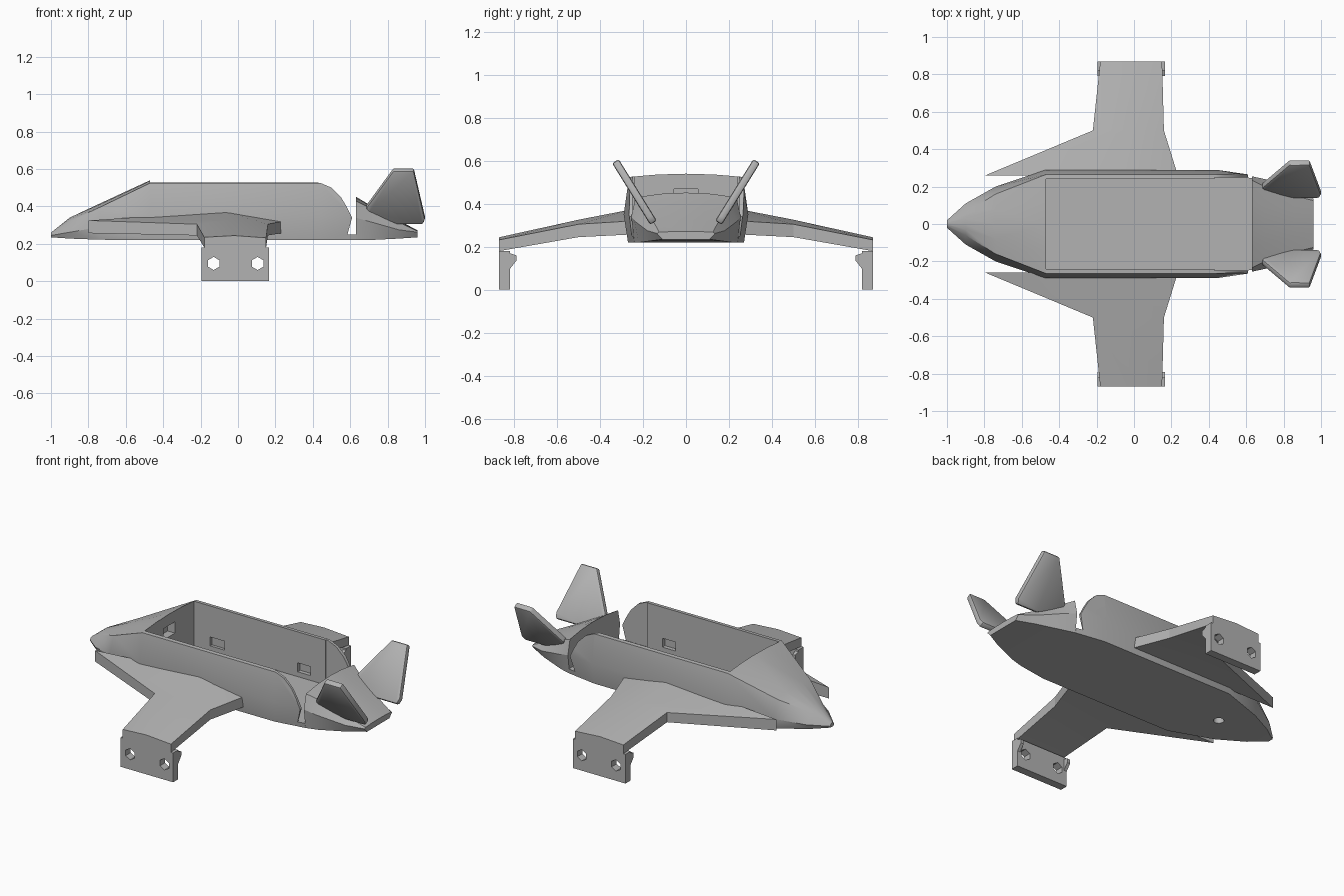
import bpy
import bmesh
import math

if "Cube" in bpy.data.objects:
    bpy.data.objects.remove(bpy.data.objects["Cube"], do_unlink=True)

# One plain grey for the whole craft
grey = bpy.data.materials.new("plain_grey")
grey.use_nodes = True
GREY = (0.45, 0.45, 0.45, 1)
grey.diffuse_color = GREY
for node in grey.node_tree.nodes:
    if node.type == "BSDF_PRINCIPLED":
        node.inputs["Base Color"].default_value = GREY
        node.inputs["Roughness"].default_value = 0.6


def loft(name, rings):
    """Skin a list of equal-length rings and cap both ends."""
    bm = bmesh.new()
    loops = [[bm.verts.new(p) for p in ring] for ring in rings]
    n = len(loops[0])
    for a, b in zip(loops, loops[1:]):
        for i in range(n):
            j = (i + 1) % n
            bm.faces.new((a[i], a[j], b[j], b[i]))
    bm.faces.new(loops[0])
    bm.faces.new(loops[-1])
    bmesh.ops.recalc_face_normals(bm, faces=bm.faces)
    mesh = bpy.data.meshes.new(name)
    bm.to_mesh(mesh)
    bm.free()
    mesh.materials.append(grey)
    obj = bpy.data.objects.new(name, mesh)
    bpy.context.collection.objects.link(obj)
    return obj


def prism(name, outline, y0, y1):
    """Extrude an x-z outline along y."""
    return loft(name, [[(x, y, z) for x, z in outline] for y in (y0, y1)])


def box(name, x0, x1, y0, y1, z0, z1):
    return prism(name, [(x0, z0), (x1, z0), (x1, z1), (x0, z1)], y0, y1)


def circle(cx, cy, r, n, turn=0):
    return [(cx + r * math.cos(turn + math.tau * i / n),
             cy + r * math.sin(turn + math.tau * i / n)) for i in range(n)]


def select(obj):
    bpy.ops.object.select_all(action="DESELECT")
    obj.select_set(True)
    bpy.context.view_layer.objects.active = obj


def cut(obj, cutter):
    """Subtract a cutter from a part, then discard the cutter."""
    cutter.hide_render = True
    select(obj)
    mod = obj.modifiers.new("cut", "BOOLEAN")
    mod.operation = "DIFFERENCE"
    mod.solver = "EXACT"
    mod.object = cutter
    bpy.ops.object.modifier_apply(modifier=mod.name)
    bpy.data.objects.remove(cutter, do_unlink=True)


def smooth(obj, degrees=25):
    select(obj)
    bpy.ops.object.shade_smooth_by_angle(angle=math.radians(degrees))


def section(x, zb, wb, wm, zm, wt, zt, zc):
    """Hull cross-section: flat keel, bulged side, arched top."""
    half = [(wb, zb), (wm, zm), (wt, zt), (wt / 2, zt + 0.75 * (zc - zt))]
    ring = half + [(0, zc)] + [(-y, z) for y, z in reversed(half)]
    return [(x, y, z) for y, z in ring]


# Hull: solid loft, hollowed into an open tub
hull = loft("hull", [
    section(-1.0, 0.235, 0.015, 0.02, 0.245, 0.012, 0.255, 0.26),
    section(-0.9, 0.228, 0.09, 0.11, 0.262, 0.06, 0.32, 0.34),
    section(-0.74, 0.222, 0.175, 0.2, 0.29, 0.16, 0.395, 0.415),
    section(-0.47, 0.22, 0.27, 0.29, 0.35, 0.265, 0.525, 0.54),
    section(0.44, 0.22, 0.27, 0.29, 0.35, 0.265, 0.525, 0.54),
    section(0.63, 0.22, 0.24, 0.262, 0.35, 0.255, 0.525, 0.54),
])
cut(hull, box("tub_cutter", -0.47, 0.7, -0.24, 0.24, 0.25, 0.7))
cut(hull, box("slot_cutter", 0.43, 0.7, -0.248, 0.248, 0.25, 0.7))
# Curved rear ends of the side walls
cut(hull, prism("wall_end_cutter", [
    (0.44, 0.7), (0.44, 0.526), (0.5, 0.5), (0.55, 0.45), (0.58, 0.4),
    (0.61, 0.34), (0.585, 0.25), (0.7, 0.25), (0.7, 0.7)], -0.5, 0.5))
# Small recesses in the tub walls and front bulkhead
for x0, x1 in ((-0.36, -0.26), (0.24, 0.33)):
    cut(hull, box("recess_cutter", x0, x1, -0.265, 0.265, 0.28, 0.335))
cut(hull, box("bulkhead_cutter", -0.52, -0.4, -0.055, 0.055, 0.4, 0.47))
# Round socket under the nose
cut(hull, loft("socket_cutter", [
    [(x, y, z) for x, y in circle(-0.62, 0, 0.03, 16)] for z in (0.1, 0.27)]))
smooth(hull)

# Tail block sloping down to the rear
tail = loft("tail", [
    section(0.63, 0.22, 0.24, 0.255, 0.34, 0.235, 0.43, 0.452),
    section(0.7, 0.22, 0.22, 0.24, 0.32, 0.2, 0.395, 0.41),
    section(0.86, 0.228, 0.16, 0.18, 0.275, 0.15, 0.315, 0.325),
    section(0.96, 0.235, 0.11, 0.135, 0.262, 0.125, 0.268, 0.272),
])
smooth(tail)


def wing_ring(y, lead, z_lead, crown, z_crown, trail, z_trail, z_low):
    return [(lead, y, z_low), (lead, y, z_lead), (crown, y, z_crown),
            (trail, y, z_trail), (trail, y, z_low)]


FIN = [(0.685, 0.4), (0.83, 0.598), (0.94, 0.598), (1.0, 0.34),
       (0.99, 0.312), (0.85, 0.312), (0.69, 0.37)]

for side, s in (("left", -1), ("right", 1)):
    # Wing: swept root strake, then a straight drooping panel
    wing = loft(side + "_wing", [
        wing_ring(s * 0.258, -0.8, 0.325, -0.07, 0.373, 0.235, 0.32, 0.257),
        wing_ring(s * 0.5, -0.22, 0.305, -0.05, 0.326, 0.16, 0.305, 0.245),
        wing_ring(s * 0.87, -0.18, 0.235, -0.02, 0.244, 0.15, 0.232, 0.18),
    ])
    smooth(wing, 15)

    # Wingtip plate with two hexagonal holes
    plate = box(side + "_tip_plate", -0.195, 0.165, s * 0.82, s * 0.87, 0, 0.181)
    for x in (-0.13, 0.105):
        cut(plate, prism("hex_cutter", circle(x, 0.095, 0.035, 6, math.pi / 6),
                         s * 0.7, s * 0.95))

    # Gussets on the inner face of the plate
    for x0, x1 in ((-0.195, -0.175), (0.145, 0.165)):
        profile = [(0.825, 0.172), (0.79, 0.16), (0.79, 0.135), (0.825, 0.09)]
        loft(side + "_gusset", [[(x, s * y, z) for y, z in profile]
                                for x in (x0, x1)])

    # Canted tail fin
    fin = loft(side + "_fin", [
        [(x, s * (0.15 + 0.62 * (z - 0.31) + 0.85 * t), z - 0.53 * t)
         for x, z in FIN] for t in (-0.018, 0.018)])
    select(fin)
    bevel = fin.modifiers.new("rounded_rim", "BEVEL")
    bevel.width = 0.01
    bevel.segments = 2
    bpy.ops.object.modifier_apply(modifier=bevel.name)
    smooth(fin, 35)
